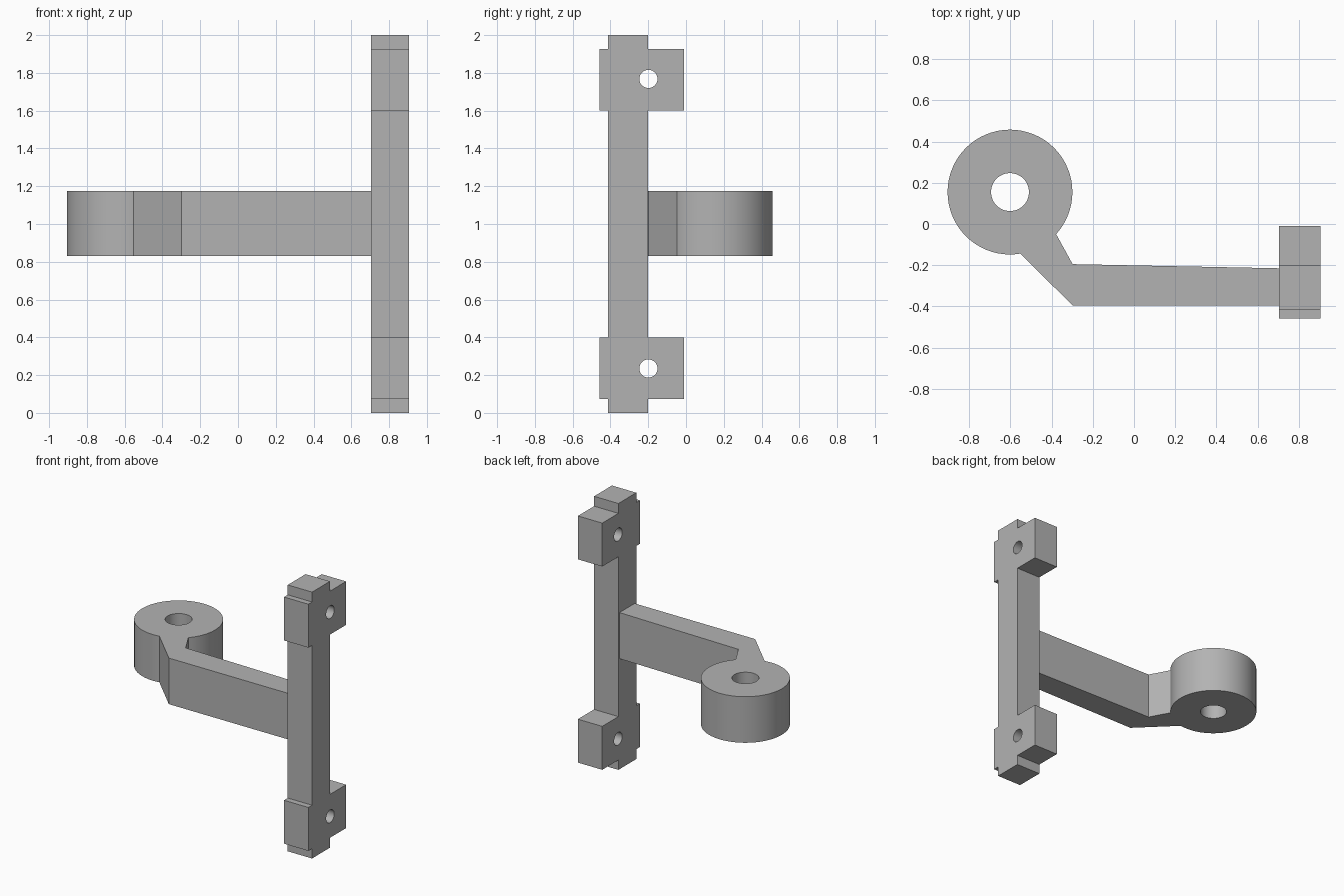
import bpy
import bmesh
from math import radians
from mathutils import Matrix, Vector

if "Cube" in bpy.data.objects:
    bpy.data.objects.remove(bpy.data.objects["Cube"])

grey = bpy.data.materials.new("plain grey")
grey.use_nodes = True
colour = (0.45, 0.45, 0.45, 1)
grey.diffuse_color = colour
grey.node_tree.nodes["Principled BSDF"].inputs["Base Color"].default_value = colour


def add_object(name, bm):
    bmesh.ops.recalc_face_normals(bm, faces=bm.faces)
    mesh = bpy.data.meshes.new(name)
    bm.to_mesh(mesh)
    bm.free()
    mesh.materials.append(grey)
    obj = bpy.data.objects.new(name, mesh)
    bpy.context.collection.objects.link(obj)
    return obj


def prism(name, points, direction):
    """Extrude a flat outline of 3D points along a direction."""
    bm = bmesh.new()
    face = bm.faces.new([bm.verts.new(p) for p in points])
    made = bmesh.ops.extrude_face_region(bm, geom=[face])["geom"]
    verts = [v for v in made if isinstance(v, bmesh.types.BMVert)]
    bmesh.ops.translate(bm, verts=verts, vec=Vector(direction))
    return add_object(name, bm)


def cylinder(name, centre, radius, depth, axis="Z"):
    bm = bmesh.new()
    turn = Matrix.Rotation(radians(90), 4, "Y") if axis == "X" else Matrix()
    bmesh.ops.create_cone(bm, cap_ends=True, segments=64, radius1=radius, radius2=radius,
                          depth=depth, matrix=Matrix.Translation(centre) @ turn)
    return add_object(name, bm)


def combine(target, tool, operation):
    """Apply a boolean and discard the tool."""
    tool.hide_render = True
    mod = target.modifiers.new(operation.lower(), "BOOLEAN")
    mod.operation = operation
    mod.solver = "EXACT"
    mod.object = tool
    bpy.context.view_layer.objects.active = target
    bpy.ops.object.modifier_apply(modifier=mod.name)
    bpy.data.objects.remove(tool)


# Mounting post: stepped outline, mirrored about mid height
X0, X1 = 0.703, 0.905
BACK, FRONT = -0.202, -0.414
TAB_BACK, TAB_FRONT = -0.01, -0.458
TAB_LOW, TAB_HIGH = 0.074, 0.40
rear = [(BACK, 0), (BACK, TAB_LOW), (TAB_BACK, TAB_LOW), (TAB_BACK, TAB_HIGH), (BACK, TAB_HIGH)]
front = [(FRONT, TAB_HIGH), (TAB_FRONT, TAB_HIGH), (TAB_FRONT, TAB_LOW), (FRONT, TAB_LOW), (FRONT, 0)]


def flip(points):
    return [(y, 2 - z) for y, z in reversed(points)]


outline = rear + flip(rear) + flip(front) + front
post = prism("mounting_post", [(X0, y, z) for y, z in outline], (X1 - X0, 0, 0))

# Screw holes through both tabs
for z in (0.235, 1.768):
    combine(post, cylinder("screw_hole", (0.8, -0.199, z), 0.048, 1, "X"), "DIFFERENCE")

# Arm with an angled neck that runs into the ring
LOW, HIGH = 0.83, 1.176
arm_outline = [(X0, -0.395), (-0.298, -0.395), (-0.585, -0.112),
               (-0.405, 0), (-0.298, -0.195), (X0, -0.215)]
arm = prism("ring_arm", [(x, y, LOW) for x, y in arm_outline], (0, 0, HIGH - LOW))

# Ring at the end of the arm, bored through
centre = (-0.602, 0.155, (LOW + HIGH) / 2)
combine(arm, cylinder("ring", centre, 0.303, HIGH - LOW), "UNION")
combine(arm, cylinder("ring_bore", centre, 0.092, 1), "DIFFERENCE")

# Smooth the round walls, keep edges crisp
for obj in (post, arm):
    bpy.ops.object.select_all(action="DESELECT")
    obj.select_set(True)
    bpy.context.view_layer.objects.active = obj
    bpy.ops.object.shade_smooth_by_angle(angle=radians(20))
